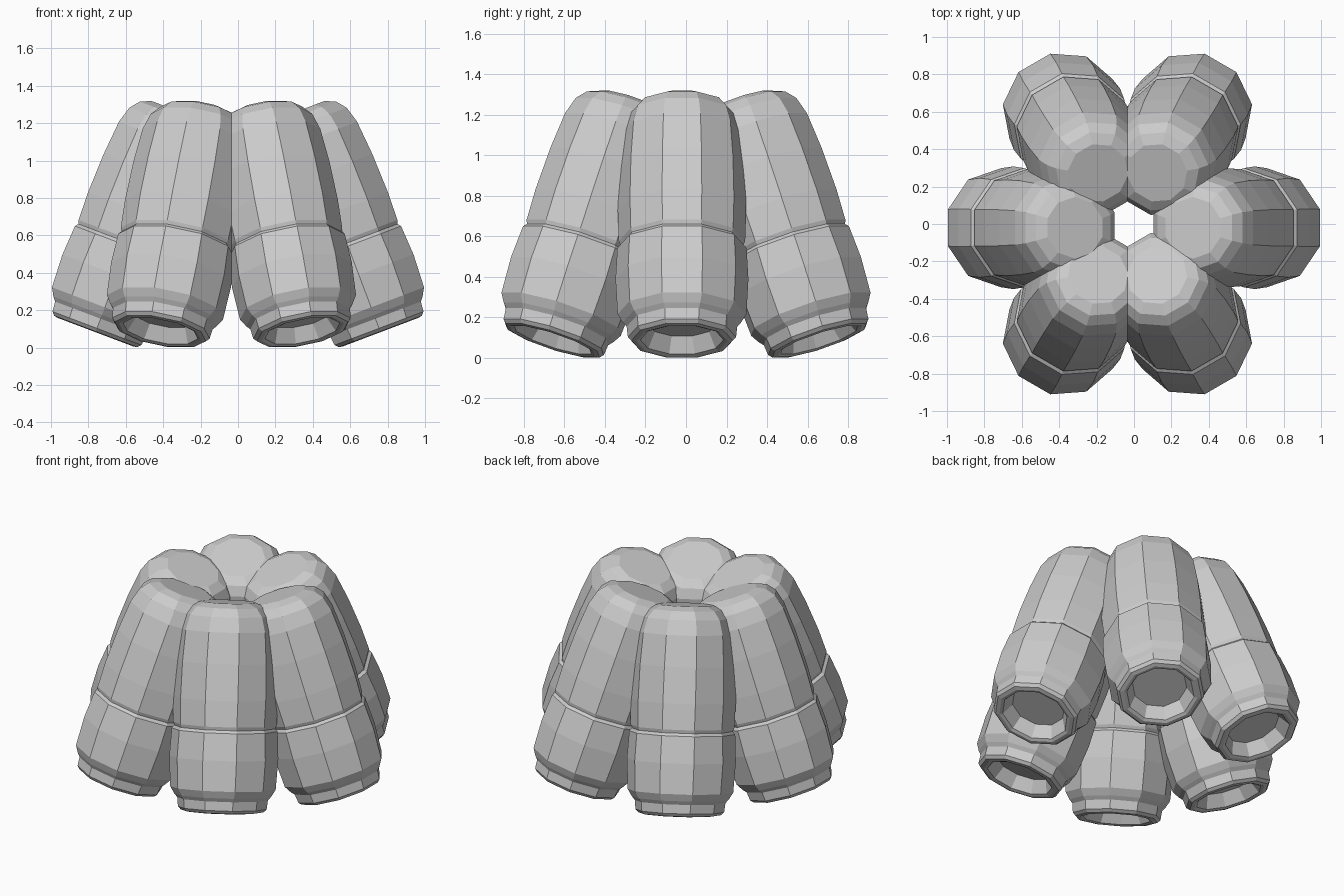
import bpy, bmesh, math
from mathutils import Matrix

if "Cube" in bpy.data.objects:
    bpy.data.objects.remove(bpy.data.objects["Cube"])

SIDES = 10
TILT = math.radians(20.7)
AXIS_OFFSET = 0.742

# (radius, height along the canister axis), from cavity floor round to top cap
PROFILE = [(0.165, -0.10), (0.205, -0.18), (0.225, -0.187), (0.25, -0.183),
           (0.267, -0.165), (0.273, -0.11), (0.292, -0.088), (0.318, -0.045),
           (0.328, 0.14), (0.319, 0.305), (0.304, 0.322), (0.312, 0.342),
           (0.317, 0.50), (0.311, 0.72), (0.295, 0.91), (0.268, 1.00),
           (0.225, 1.05), (0.165, 1.075)]


def canister_mesh():
    """Ten-sided lathe of the profile, closed by the cavity floor and top cap."""
    bm = bmesh.new()
    rings = []
    for r, h in PROFILE:
        ring = []
        for i in range(SIDES):
            a = 2 * math.pi * (i + 0.5) / SIDES
            ring.append(bm.verts.new((r * math.cos(a), r * math.sin(a), h)))
        rings.append(ring)
    for lo, hi in zip(rings, rings[1:]):
        for i in range(SIDES):
            j = (i + 1) % SIDES
            bm.faces.new((lo[i], lo[j], hi[j], hi[i]))
    bm.faces.new(rings[0][::-1])
    bm.faces.new(rings[-1])
    bmesh.ops.recalc_face_normals(bm, faces=bm.faces[:])
    mesh = bpy.data.meshes.new("canister")
    bm.to_mesh(mesh)
    bm.free()
    return mesh


# Six canisters in a ring, leaning in towards the middle
mesh = canister_mesh()
names = ["right", "back_right", "back_left", "left", "front_left", "front_right"]
for k, name in enumerate(names):
    ob = bpy.data.objects.new("canister_" + name, mesh)
    bpy.context.collection.objects.link(ob)
    shift = (0, -0.02, 0) if k % 3 == 0 else (-0.035, 0, 0)
    ob.matrix_world = (Matrix.Translation(shift)
                       @ Matrix.Rotation(k * math.pi / 3, 4, 'Z')
                       @ Matrix.Rotation(-TILT, 4, 'Y')
                       @ Matrix.Translation((AXIS_OFFSET, 0, -0.005)))
